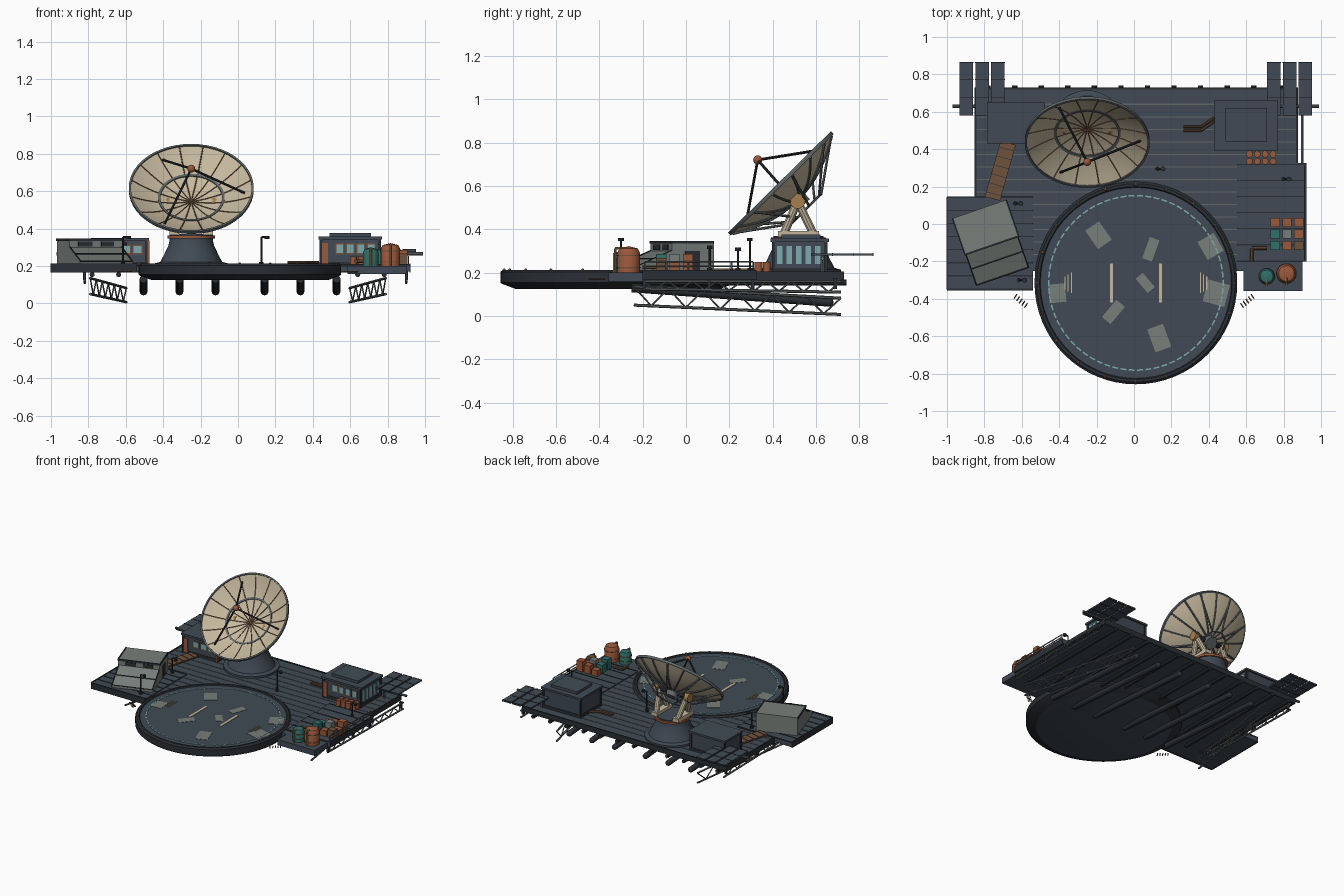
import bpy, bmesh, math
from math import sin, cos, pi, radians
from mathutils import Vector, Matrix

cube = bpy.data.objects.get("Cube")
if cube:
    bpy.data.objects.remove(cube, do_unlink=True)


def material(name, r, g, b):
    m = bpy.data.materials.new(name)
    m.use_nodes = True
    m.diffuse_color = (r, g, b, 1)
    m.node_tree.nodes["Principled BSDF"].inputs["Base Color"].default_value = (r, g, b, 1)
    return m


SLATE = material("slate_blue", .052, .068, .09)
DARK = material("dark_steel", .024, .028, .034)
CREAM = material("cream_paint", .56, .48, .34)
RUST = material("rust_orange", .33, .10, .045)
TAN = material("ochre", .38, .21, .08)
TEAL = material("teal", .03, .16, .14)
PALE = material("pale_blue", .21, .40, .43)
GREY = material("grey_green", .185, .21, .195)
BROWN = material("brown", .16, .085, .045)
STEEL = material("steel_grey", .12, .135, .14)


# helpers
def box(bm, x0, x1, y0, y1, z0, z1, M=Matrix()):
    S = Matrix.Diagonal((x1 - x0, y1 - y0, z1 - z0, 1))
    T = Matrix.Translation(((x0 + x1) / 2, (y0 + y1) / 2, (z0 + z1) / 2))
    bmesh.ops.create_cube(bm, size=1, matrix=M @ T @ S)


def tube(bm, a, b, r, seg=8):
    a, b = Vector(a), Vector(b)
    R = (b - a).to_track_quat('Z', 'Y').to_matrix().to_4x4()
    bmesh.ops.create_cone(bm, cap_ends=True, segments=seg, radius1=r, radius2=r,
                          depth=(b - a).length, matrix=Matrix.Translation((a + b) / 2) @ R)


def lathe(bm, profile, seg=48, M=Matrix()):
    rings = [[bm.verts.new(M @ Vector((r * cos(2 * pi * i / seg), r * sin(2 * pi * i / seg), z)))
              for i in range(seg)] for r, z in profile]
    for lo, hi in zip(rings, rings[1:]):
        for i in range(seg):
            j = (i + 1) % seg
            bm.faces.new((lo[i], lo[j], hi[j], hi[i]))
    bmesh.ops.remove_doubles(bm, verts=bm.verts, dist=1e-5)


def ball(bm, p, r):
    bmesh.ops.create_uvsphere(bm, u_segments=16, v_segments=8, radius=r, matrix=Matrix.Translation(p))


def make(name, mat, build, smooth=False):
    bm = bmesh.new()
    build(bm)
    bmesh.ops.recalc_face_normals(bm, faces=bm.faces)
    me = bpy.data.meshes.new(name)
    bm.to_mesh(me)
    bm.free()
    me.materials.append(mat)
    ob = bpy.data.objects.new(name, me)
    bpy.context.collection.objects.link(ob)
    if smooth:
        bpy.ops.object.select_all(action='DESELECT')
        ob.select_set(True)
        bpy.context.view_layer.objects.active = ob
        bpy.ops.object.shade_smooth_by_angle(angle=radians(35))


def boxes(name, mat, items, M=Matrix()):
    make(name, mat, lambda bm: [box(bm, *i, M) for i in items])


def tubes(name, mat, items, r, seg=8):
    make(name, mat, lambda bm: [tube(bm, a, b, r, seg) for a, b in items], seg > 6)


def turn(x, y, z, deg):
    return Matrix.Translation((x, y, z)) @ Matrix.Rotation(radians(deg), 4, 'Z')


# decks and their plank seams
boxes("main_deck", SLATE, [(-.845, .868, -.25, .725, .168, .2)])
boxes("deck_seams", STEEL, [(-.845, .868, y - .003, y + .003, .198, .203)
                            for y in [.64 - .067 * i for i in range(13)]])
boxes("side_platforms", SLATE, [(-1, -.54, -.35, .145, .17, .207), (.55, .92, -.2, .325, .17, .207),
                                (.585, .9, -.357, -.2, .158, .2)])
boxes("platform_seams", DARK, [(-1, -.54, y, y + .006, .2, .21) for y in [-.35 + .07 * i for i in range(8)]] +
      [(.55, .92, y, y + .006, .2, .21) for y in [-.2 + .086 * i for i in range(7)]])
boxes("deck_edge_trim", DARK, [(-.85, .873, .72, .73, .165, .205), (-.853, -.843, .145, .73, .165, .205),
                               (.866, .876, .325, .73, .165, .205), (-1.003, -.997, -.35, .145, .165, .212),
                               (.917, .923, -.2, .325, .165, .212), (-1, -.54, -.355, -.347, .165, .212)])

# landing pad
PX, PY = .01, -.315
PAD = Matrix.Translation((PX, PY, 0))
make("landing_pad", SLATE, lambda bm: lathe(bm, [(0, .125), (.47, .125), (.535, .15), (.535, .206), (0, .206)], 64, PAD), True)
make("pad_rim", DARK, lambda bm: lathe(bm, [(.47, .124), (.536, .149), (.542, .155), (.542, .203), (.53, .213), (.515, .213),
                                            (.51, .206)], 64, PAD), True)
make("pad_rim_lights", BROWN, lambda bm: [ball(bm, (PX + .525 * cos(a), PY + .525 * sin(a), .212), .007)
                                          for a in [2 * pi * i / 20 for i in range(20)]])
make("pad_dashed_ring", PALE, lambda bm: [box(bm, .462, .47, -.016, .016, .205, .209, turn(PX, PY, 0, i * 360 / 66))
                                          for i in range(66)])
boxes("touchdown_bars", CREAM, [(x - .009, x + .009, -.42, -.21, .205, .21) for x in (-.12, .142)])
boxes("pad_side_marks", CREAM, [(PX + s * x - .003, PX + s * x + .003, PY - h, PY + h, .205, .211)
                                for s in (-1, 1) for x, h in ((.345, .055), (.362, .045), (.379, .035))])


def patches(bm):
    for x, y, w, h, a in ((-.19, -.06, .09, .12, 35), (.09, -.135, .055, .12, -20), (.41, -.12, .1, .11, 30),
                          (-.41, -.37, .09, .1, 5), (.44, -.37, .12, .12, -15), (.06, -.315, .05, .1, 40),
                          (-.11, -.47, .06, .12, -40), (.135, -.61, .09, .13, 20)):
        box(bm, -w / 2, w / 2, -h / 2, h / 2, .204, .208, turn(x, y, 0, a))


make("pad_repair_patches", GREY, patches)


# sloping floats, joists and trusses beneath
def floats(bm):
    for x in (-.505, -.313, -.12, .142, .334, .527):
        tube(bm, (x, -.25, .13), (x, .66, .064), .021, 12)
        ball(bm, (x, .66, .064), .021)


make("support_floats", DARK, floats, True)
tubes("deck_joists", DARK, [((x, -.2, .154), (x, .74, .154)) for x in [-.78 + .142 * i for i in range(12)]], .014)


def truss(bm, a, b, h0, h1, n):
    a, b = Vector(a), Vector(b)
    up = Vector((0, 0, 1))
    top = [a.lerp(b, i / n) + up * (h0 + (h1 - h0) * i / n) for i in range(n + 1)]
    low = [a.lerp(b, i / n) for i in range(n + 1)]
    tube(bm, top[0], top[-1], .007, 6)
    tube(bm, low[0], low[-1], .007, 6)
    for i in range(n):
        m = (low[i] + low[i + 1]) / 2
        tube(bm, top[i], m, .004, 6)
        tube(bm, m, top[i + 1], .004, 6)


for side, s, edge in (("right", -1, -.82), ("left", 1, .9)):
    make(side + "_lower_truss", STEEL,
         lambda bm: truss(bm, (s * .79, -.24, .05), (s * .597, .715, .007), .085, .075, 6))
    make(side + "_edge_truss", STEEL, lambda bm: truss(bm, (edge, -.2, .125), (edge, .715, .11), .035, .05, 8))
    boxes(side + "_hangers", DARK, [(edge - .008, edge + .008, y, y + .016, .125, .175) for y in (-.2, .1, .3, .68)])
    tubes(side + "_boarding_rungs", BROWN, [((s * (.642 - .014 * i), -.4 - .012 * i, .17),
                                             (s * (.626 - .014 * i), -.376 - .012 * i, .17)) for i in range(5)], .004, 6)
    # back solar panels
    strips = [s * .822 + .01 + .084 * k for k in (-1, 0, 1)]
    boxes(side + "_panels", SLATE, [(x - .036, x + .036, .58, .865, .278, .288) for x in strips])
    boxes(side + "_panel_grid", DARK, [(x - .037, x + .037, y, y + .004, .276, .29)
                                       for x in strips for y in (.58, .675, .77, .862)])
    tubes(side + "_panel_mount", STEEL, [((s * .67, .63, .265), (s * .98 + .01, .63, .265)),
                                         ((s * .8, .63, .2), (s * .8, .63, .28))], .009)

# antenna pedestal
AX, AY = -.25, .52
BASE = Matrix.Translation((AX, AY, 0))
make("pedestal", SLATE, lambda bm: lathe(bm, [(0, .2), (.195, .2), (.195, .214), (.165, .222), (.143, .265), (.122, .31),
                                              (.115, .34), (.115, .37), (0, .37)], 40, BASE), True)
make("pedestal_ring", RUST, lambda bm: lathe(bm, [(.11, .348), (.127, .348), (.127, .363), (.11, .363)], 40, BASE), True)
HUB = (AY - .005, .53)
boxes("yoke_feet", CREAM, [(AX + x - .025, AX + x + .025, AY - .095, AY + .095, .365, .392) for x in (-.09, .09)])
tubes("yoke_legs", CREAM, [((AX + x, AY + y, .375), (AX + x * 1.3, *HUB)) for x in (-.09, .09) for y in (-.07, .07)], .02, 10)
tubes("yoke_hubs", TAN, [((AX + s * .115, *HUB), (AX + s * .148, *HUB)) for s in (-1, 1)], .035, 16)
tubes("yoke_axle", DARK, [((AX - .12, *HUB), (AX + .12, *HUB))], .014)

# dish, built in its own tilted frame
D = Matrix.Translation((AX, .435, .615)) @ Matrix.Rotation(radians(44.6), 4, 'X')
R = .328


def bowl(r, off=0):
    return -.1 + .1 * (r / R) ** 2 + off


def dish_point(r, a, off=0):
    return D @ Vector((r * cos(a), r * sin(a), bowl(r, off)))


RADII = [R * i / 8 for i in range(9)]
SPOKES = [2 * pi * (i + .5) / 16 for i in range(16)]
make("dish", CREAM, lambda bm: lathe(bm, [(r, bowl(r)) for r in RADII] + [(r, bowl(r, -.01)) for r in RADII[::-1]], 48, D), True)
make("dish_rim", STEEL, lambda bm: lathe(bm, [(R - .005, -.013), (R + .006, -.013), (R + .006, .005), (R - .005, .005),
                                              (R - .005, -.013)], 48, D), True)
make("dish_inner_ring", STEEL, lambda bm: lathe(bm, [(.165, bowl(.165)), (.165, bowl(.17, .005)), (.178, bowl(.178, .005)),
                                                     (.178, bowl(.178))], 48, D))
spans = [(a, r, q) for a in SPOKES for r, q in zip(RADII, RADII[1:])]
tubes("dish_front_seams", BROWN, [(dish_point(r, a), dish_point(q, a)) for a, r, q in spans], .0034, 6)
tubes("dish_back_ribs", STEEL, [(dish_point(r, a, -.014), dish_point(q, a, -.014)) for a, r, q in spans], .006, 6)
ring = [D @ Vector((.1 * cos(a), .1 * sin(a), -.17)) for a in SPOKES[::2]]
tubes("dish_back_braces", STEEL, [(dish_point(R, a, -.01), p) for a, p in zip(SPOKES[::2], ring)] +
      list(zip(ring, ring[1:] + ring[:1])), .006, 6)
tubes("dish_hub", STEEL, [(D @ Vector((0, 0, -.15)), D @ Vector((0, 0, -.104)))], .045, 16)
FEED = D @ Vector((0, 0, .148))
tubes("feed_struts", DARK, [(FEED, dish_point(.285, radians(a))) for a in (122, -2, 240)], .0065)
make("feed_horn", RUST, lambda bm: ball(bm, FEED, .021), True)


# cabins: glazed on the front and outer side, plain elsewhere
def cabin(name, x0, x1, y0, y1, z1, n, cap):
    boxes(name + "_walls", SLATE, [(x0 + .012, x1 - .012, y0 + .012, y1 - .012, .2, z1)])
    boxes(name + "_roof", SLATE, [(x0, x1, y0, y1, z1, z1 + .015)] +
          ([(x0 + .06, x1 - .06, y0 + .05, y1 - .04, z1, z1 + .035)] if cap else []))
    boxes(name + "_posts", DARK, [(x - .008, x + .008, y - .008, y + .008, .2, z1)
                                  for x in (x0 + .014, x1 - .014) for y in (y0 + .014, y1 - .014)])
    boxes(name + "_sill", DARK, [(x0 + .008, x1 - .008, y0 + .008, y1 - .008, .2, .222)])
    w, d = (x1 - x0 - .06) / n, (y1 - y0 - .05) / n
    front = [x0 + .04 + i * w for i in range(1, n)]
    boxes(name + "_window_frames", BROWN, [(x - .006, x + w - .014, y0 + .009, y0 + .014, .262, z1 - .02) for x in front])
    boxes(name + "_windows", PALE,
          [(x, x + w - .02, y0 + .006, y0 + .014, .27, z1 - .027) for x in front] +
          [(x1 - .014, x1 - .008, y0 + .03 + i * d, y0 + .012 + (i + 1) * d, .24, z1 - .02) for i in range(n)])
    boxes(name + "_door", RUST, [(x0 + .02, x0 + .05, y0 + .006, y0 + .02, .21, z1 - .02)])


cabin("control_cabin", .43, .77, .39, .66, .342, 5, True)
cabin("back_cabin", -.785, -.475, .43, .65, .335, 4, False)
boxes("back_cabin_corner_strip", RUST, [(-.485, -.474, .43, .445, .21, .335)])
tubes("cabin_pipes", BROWN, [(a, b) for k in (0, .02) for a, b in
                             (((.265, .5 + k, .22), (.36, .5 + k, .22)), ((.36, .5 + k, .22), (.43, .55 + k, .22)))], .007)

# shed: tall back block, low sloping front
SHED = turn(-.765, -.1, 0, 19)


def shed(bm):
    ends = [[bm.verts.new(SHED @ Vector((x, y, z))) for y, z in
             ((-.19, .2), (-.19, .225), (-.015, .3), (-.015, .343), (.19, .343), (.19, .2))] for x in (-.15, .15)]
    for f in ends:
        bm.faces.new(f)
    for i in range(6):
        j = (i + 1) % 6
        bm.faces.new((ends[0][i], ends[0][j], ends[1][j], ends[1][i]))


make("shed", GREY, shed)
boxes("shed_trim", DARK, [(-.155, .155, -.02, -.01, .334, .347), (-.155, -.147, -.02, .19, .334, .347),
                          (.147, .155, -.02, .19, .334, .347), (-.1, -.02, -.02, -.014, .305, .33),
                          (.03, .1, -.02, -.014, .305, .33), (.146, .154, .05, .12, .21, .3)], SHED)
tubes("shed_front_ribs", DARK, [(SHED @ Vector((x, -.19, .226)), SHED @ Vector((x, -.016, .301)))
                                for x in (-.146, .146)] +
      [(SHED @ Vector((-.146, y, .301 + .43 * (y + .015))), SHED @ Vector((.146, y, .301 + .43 * (y + .015))))
       for y in (-.19, -.1)], .004, 6)

# gangway
GANG = turn(-.715, .285, 0, -16)
boxes("gangway", BROWN, [(-.042, .042, -.155, .155, .207, .218)], GANG)
boxes("gangway_treads", DARK, [(-.042, .042, y, y + .003, .21, .22) for y in [-.13 + .05 * i for i in range(6)]], GANG)


# storage tanks, crates and barrels
def tank(name, mat, x, y, r, z1):
    here = Matrix.Translation((x, y, 0))
    make(name, mat, lambda bm: lathe(bm, [(0, .2), (r, .2), (r, z1 - .03), (r * .8, z1 - .01), (0, z1)], 24, here), True)
    make(name + "_bands", BROWN, lambda bm: [lathe(bm, [(r, z), (r + .003, z), (r + .003, z + .005), (r, z + .005)], 24, here)
                                             for z in (.22, z1 - .045)])
    tubes(name + "_pipe", TAN, [((x, y - r - .01, .2), (x, y - r - .01, z1 - .01)), ((x, y - r - .01, z1 - .01), (x, y, z1 - .01))], .006)


tank("rust_tank", RUST, .815, -.265, .052, .322)
tank("teal_tank", TEAL, .71, -.28, .042, .3)
for mat, label, cells in ((RUST, "rust", ((0, 0), (1, 0), (2, 0), (2, 1), (1, 2))), (TEAL, "teal", ((0, 1), (0, 2))),
                          (GREY, "grey", ((1, 1),)), (BROWN, "brown", ((2, 2),))):
    boxes(label + "_crates", mat, [(.73 + .063 * i, .78 + .063 * i, -.015 - .062 * j, .033 - .062 * j, .2, .25 + .018 * ((i + j) % 3))
                                   for i, j in cells])
tubes("barrels", RUST, [((.617 + .042 * i, y, .2), (.617 + .042 * i, y, .25)) for i in range(4) for y in (.335, .373)], .018, 12)
tubes("ground_pipes", BROWN, [((.63, -.2, .225), (.63, -.13, .225)), ((.63, -.13, .225), (.71, -.13, .225))], .009)

# railing, lamp posts
posts = [(.912, -.19 + .1 * i) for i in range(6)]
tubes("railing", STEEL, [((x, y, .2), (x, y, .25)) for x, y in posts] +
      [((.912, -.19, z), (.912, .31, z)) for z in (.23, .25)], .004, 6)
lamps = ((.125, .295, .355), (.8, .24, .31), (-.635, .11, .32), (-.615, -.3, .355))
tubes("lamp_posts", DARK, [((x, y, .2), (x, y, z)) for x, y, z in lamps] +
      [((x, y, z), (x + .03, y, z)) for x, y, z in lamps], .005)
tubes("lamp_heads", DARK, [((x + .03, y, z - .01), (x + .03, y, z + .005)) for x, y, z in lamps], .013, 10)
tubes("lamp_feet", DARK, [((x, y, .2), (x, y, .222)) for x, y, z in lamps], .012, 10)
